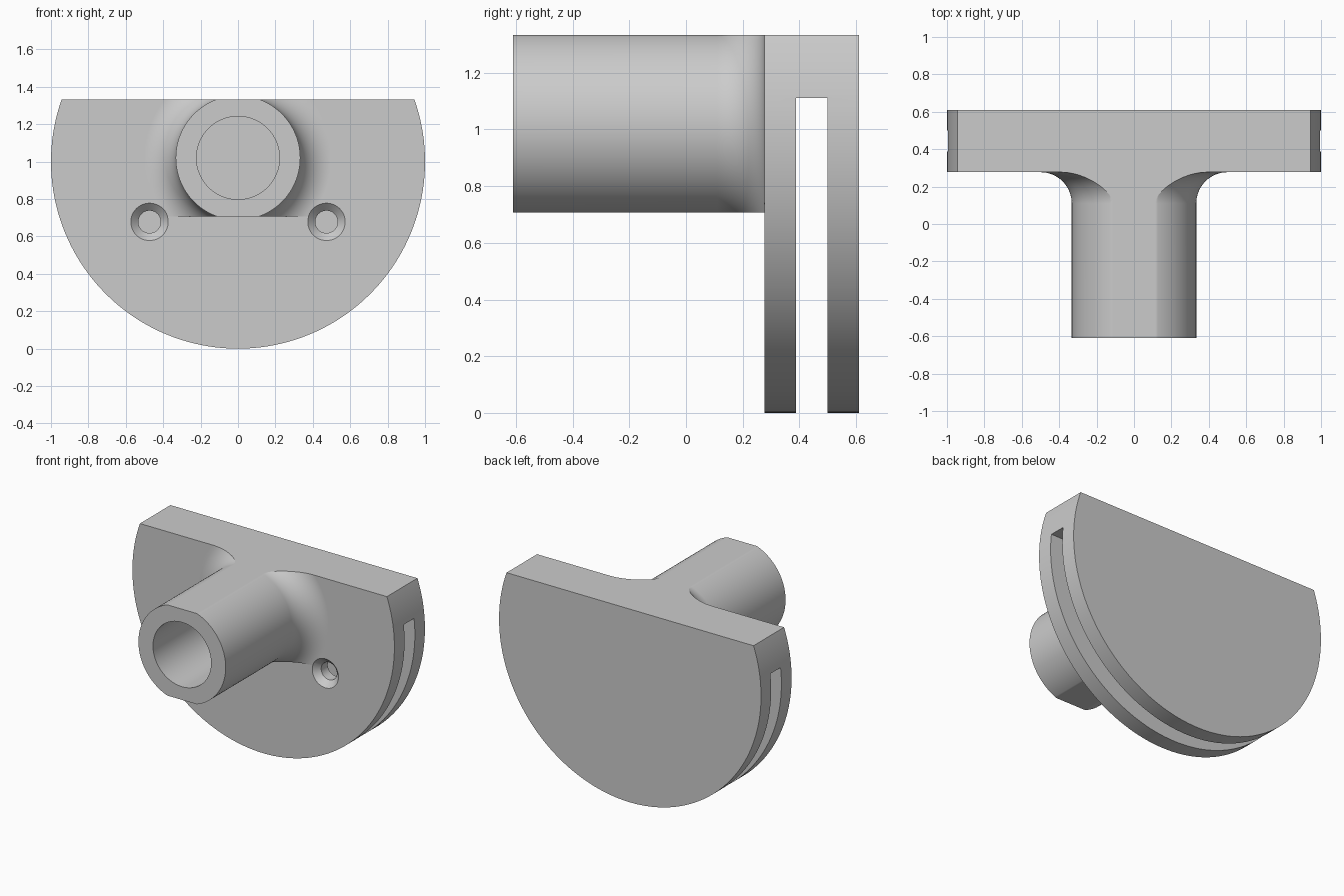
import bpy, bmesh, math
from mathutils import Matrix, Vector

old = bpy.data.objects.get("Cube")
if old:
    bpy.data.objects.remove(old, do_unlink=True)

FRONT, SLOT_FRONT, SLOT_BACK, BACK = 0.277, 0.388, 0.5, 0.61
TOP, HUB_Z, HUB_R = 1.333, 1.02, 0.333

grey = bpy.data.materials.new("plain grey")
grey.use_nodes = True
colour = (0.6, 0.6, 0.6, 1)
grey.diffuse_color = colour
grey.node_tree.nodes["Principled BSDF"].inputs["Base Color"].default_value = colour


def finish(name, bm):
    bmesh.ops.recalc_face_normals(bm, faces=bm.faces)
    mesh = bpy.data.meshes.new(name)
    bm.to_mesh(mesh)
    bm.free()
    mesh.materials.append(grey)
    obj = bpy.data.objects.new(name, mesh)
    bpy.context.collection.objects.link(obj)
    return obj


def lathe(name, profile, x, z, segments):
    """Closed solid turned about an axis along y; profile is (radius, y)."""
    bm = bmesh.new()
    rings = []
    for r, y in profile:
        angles = [math.tau * i / segments for i in range(segments)]
        rings.append([bm.verts.new((x + r * math.sin(a), y, z - r * math.cos(a))) for a in angles])
    for a, b in zip(rings, rings[1:]):
        for i in range(segments):
            j = (i + 1) % segments
            bm.faces.new((a[i], a[j], b[j], b[i]))
    bm.faces.new(rings[0])
    bm.faces.new(rings[-1])
    return finish(name, bm)


def box(name, low, high):
    low, high = Vector(low), Vector(high)
    bm = bmesh.new()
    bmesh.ops.create_cube(bm, size=1, matrix=Matrix.Translation((low + high) / 2)
                          @ Matrix.Diagonal((*(high - low), 1)))
    return finish(name, bm)


def combine(target, tool, operation):
    """Apply a boolean and discard the tool."""
    bpy.context.view_layer.objects.active = target
    mod = target.modifiers.new("bool", "BOOLEAN")
    mod.operation, mod.solver, mod.object = operation, "EXACT", tool
    bpy.ops.object.modifier_apply(modifier=mod.name)
    bpy.data.objects.remove(tool, do_unlink=True)


# Hub with a flared root, flattened underneath
fillet = 0.167
flare = [(HUB_R + fillet * (1 - math.cos(a)), FRONT - fillet * (1 - math.sin(a)))
         for a in (math.pi / 2 * i / 16 for i in range(17))]
hub = lathe("hub", [(HUB_R, -BACK)] + flare + [(HUB_R + fillet, FRONT + 0.05)], 0, HUB_Z, 128)
combine(hub, box("hub_flat", (-1, -1, 0), (1, 1, 0.707)), "DIFFERENCE")

# Round plate joined to the hub, with one flat top across both
body = lathe("slotted_plate_with_hub", [(1, FRONT), (1, BACK)], 0, 1, 160)
combine(body, hub, "UNION")
combine(body, box("top_cut", (-2, -1, TOP), (2, 1, 3)), "DIFFERENCE")

# Slot between the front and back plates
combine(body, box("slot", (-2, SLOT_FRONT, -1), (2, SLOT_BACK, 1.111)), "DIFFERENCE")

# Blind bore in the hub
combine(body, lathe("bore", [(0.222, -1), (0.222, FRONT)], 0, HUB_Z, 96), "DIFFERENCE")

# Countersunk screw holes through the front plate
for side in (-1, 1):
    profile = [(0.11, FRONT - 0.01), (0.06, FRONT + 0.04), (0.06, SLOT_FRONT + 0.03)]
    combine(body, lathe("screw_hole", profile, side * 0.473, 0.678, 48), "DIFFERENCE")

# Smooth curved surfaces, keep edges crisp
bpy.ops.object.select_all(action="DESELECT")
body.select_set(True)
bpy.context.view_layer.objects.active = body
bpy.ops.object.shade_smooth_by_angle(angle=math.radians(25))
weighted = body.modifiers.new("weighted_normals", "WEIGHTED_NORMAL")
weighted.keep_sharp = True
